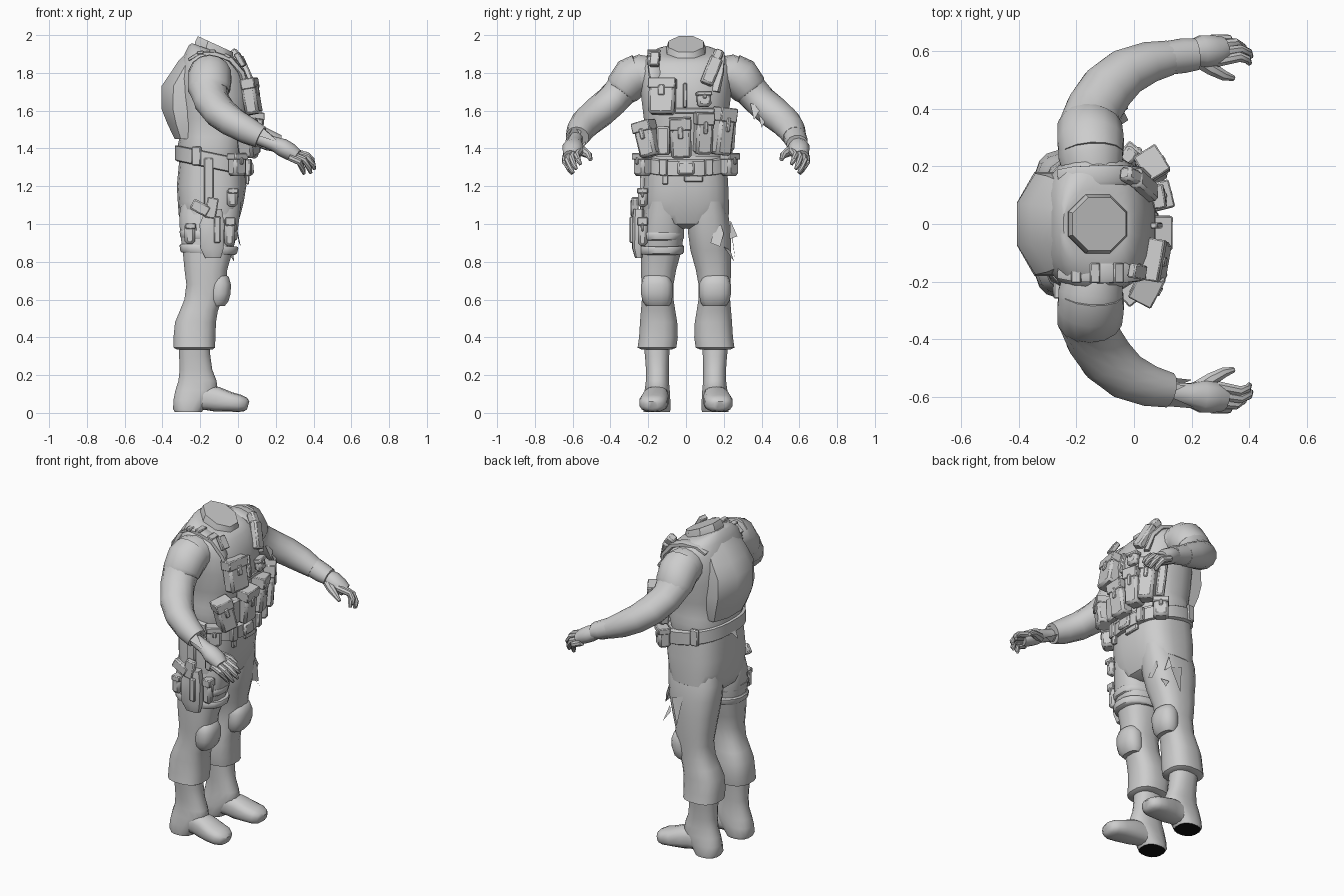
import bpy, bmesh, math
from mathutils import Vector, Matrix


def material(name, c):
    m = bpy.data.materials.new(name)
    m.diffuse_color = (c, c, c, 1)
    return m


GREY = material("plain grey", 0.61)
BLACK = material("sole black", 0.005)


def finish(name, bm):
    bmesh.ops.recalc_face_normals(bm, faces=bm.faces[:])
    me = bpy.data.meshes.new(name)
    bm.to_mesh(me)
    bm.free()
    me.materials.append(GREY)
    ob = bpy.data.objects.new(name, me)
    bpy.context.collection.objects.link(ob)
    return ob


def skin(name, rings):
    bm = bmesh.new()
    vs = [[bm.verts.new(p) for p in r] for r in rings]
    n = len(vs[0])
    for a, b in zip(vs, vs[1:]):
        for i in range(n):
            bm.faces.new((a[i], a[(i + 1) % n], b[(i + 1) % n], b[i]))
    bm.faces.new(vs[0])
    bm.faces.new(vs[-1])
    return finish(name, bm)


def unit(n, p):
    out = []
    for i in range(n):
        a = 2 * math.pi * (i + 0.5) / n
        c, s = math.cos(a), math.sin(a)
        out.append((math.copysign(abs(c) ** (2 / p), c), math.copysign(abs(s) ** (2 / p), s)))
    return out


def stack(name, secs, n=20, p=2.4, slope=0.0):
    """Horizontal sections: z, x min, x max, y min, y max, optional slope."""
    rings = []
    for z, x0, x1, y0, y1, *own in secs:
        k = own[0] if own else slope
        rx, ry = (x1 - x0) / 2, (y1 - y0) / 2
        rings.append([((x0 + x1) / 2 + c * rx, (y0 + y1) / 2 + s * ry, z + k * c * rx)
                      for c, s in unit(n, p)])
    return skin(name, rings)


def tube(name, pts, n=12, p=2.0):
    """Path points: x, y, z, side radius, upright radius."""
    cs = [Vector(q[:3]) for q in pts]
    rings = []
    for i, q in enumerate(pts):
        t = (cs[min(i + 1, len(cs) - 1)] - cs[max(i - 1, 0)]).normalized()
        u = t.cross(Vector((0, 0, 1)))
        u = u.normalized() if u.length > 0.05 else Vector((0, 1, 0))
        v = u.cross(t)
        rings.append([cs[i] + u * q[3] * c + v * q[-1] * s for c, s in unit(n, p)])
    return skin(name, rings)


def box(name, loc, size, yaw=0, roll=0, pitch=0, bev=0.01):
    """Roll turns about the outward axis, pitch leans it; angles in degrees."""
    bm = bmesh.new()
    bmesh.ops.create_cube(bm, size=1)
    bmesh.ops.scale(bm, vec=size, verts=bm.verts[:])
    if bev:
        bmesh.ops.bevel(bm, geom=bm.edges[:], offset=bev, segments=1, affect='EDGES')
    r = math.radians
    m = (Matrix.Translation(loc) @ Matrix.Rotation(r(yaw), 4, 'Z')
         @ Matrix.Rotation(r(pitch), 4, 'Y') @ Matrix.Rotation(r(roll), 4, 'X'))
    bmesh.ops.transform(bm, matrix=m, verts=bm.verts[:])
    return finish(name, bm)


def pouch(name, loc, size, yaw=0, roll=0, pitch=0):
    """Pouch body with an overhanging flap and a closing tab."""
    box(name, loc, size, yaw, roll, pitch, 0.014)
    r = math.radians
    rot = (Matrix.Rotation(r(yaw), 3, 'Z') @ Matrix.Rotation(r(pitch), 3, 'Y')
           @ Matrix.Rotation(r(roll), 3, 'X'))
    d, w, h = size
    for part, off, dim in (("flap", (0.004, 0, h * 0.36), (d, w + 0.008, h * 0.3)),
                           ("tab", (d / 2 + 0.003, 0, h * 0.15), (0.012, w * 0.25, h * 0.3))):
        box(name + "_" + part, Vector(loc) + rot @ Vector(off), dim, yaw, roll, pitch, 0.005)


def rag(name, *pts):
    bm = bmesh.new()
    bm.faces.new([bm.verts.new(p) for p in pts])
    return finish(name, bm)


# Torso, neck and back pack
stack("torso", [(1.34, -.30, .03, -.21, .21), (1.42, -.32, .045, -.225, .225),
                (1.46, -.31, .05, -.215, .215), (1.56, -.325, .065, -.225, .225),
                (1.68, -.33, .075, -.24, .24), (1.77, -.325, .055, -.245, .245),
                (1.835, -.305, .035, -.24, .24, -.1), (1.88, -.28, .01, -.22, .22, -.2),
                (1.91, -.26, -.01, -.165, .165, -.3), (1.918, -.245, -.025, -.12, .12, -.36)], 24)
stack("neck", [(1.84, -.245, .0, -.12, .12), (1.92, -.235, -.015, -.11, .11),
               (1.952, -.22, -.02, -.10, .10)], 8, 2, -0.46)
stack("back_pack", [(1.45, -.34, -.22, -.17, .17), (1.53, -.38, -.21, -.19, .19),
                    (1.61, -.414, -.19, -.195, .195), (1.73, -.414, -.18, -.19, .19),
                    (1.80, -.365, -.16, -.18, .18), (1.86, -.325, -.14, -.165, .165),
                    (1.915, -.27, -.12, -.13, .13)], 8, 2)

# Trousers and boots
stack("pelvis", [(.975, -.26, -.06, -.07, .07), (1.0, -.30, -.005, -.16, .16),
                 (1.05, -.315, .015, -.228, .228), (1.12, -.32, .032, -.228, .228),
                 (1.2, -.325, .045, -.225, .225), (1.36, -.31, .04, -.215, .215)], 24, 2.9)
for s in (-1, 1):
    def side(secs):
        return [(z, a, b, s * c, s * d) for z, a, b, c, d in secs]
    stack("trouser_leg", side([
        (.335, -.325, -.135, .075, .235), (.345, -.342, -.12, .05, .258),
        (.40, -.343, -.118, .042, .25), (.48, -.335, -.115, .045, .245),
        (.54, -.31, -.105, .055, .24), (.60, -.285, -.085, .065, .235),
        (.68, -.275, -.06, .065, .237), (.76, -.285, -.055, .05, .24),
        (.86, -.295, -.025, .022, .24), (.96, -.31, .0, .008, .238),
        (1.05, -.313, .012, .005, .226), (1.12, -.30, .02, .02, .21)]), 16, 2.6)
    stack("knee_pad", side([
        (.565, -.15, -.07, .09, .21), (.59, -.16, -.05, .075, .23),
        (.63, -.16, -.038, .07, .238), (.68, -.16, -.036, .07, .238),
        (.72, -.16, -.048, .085, .225), (.735, -.15, -.07, .10, .21)]), 14)
    shaft = stack("boot_shaft", side([
        (.004, -.335, -.19, .085, .225), (.02, -.345, -.18, .08, .228),
        (.07, -.343, -.14, .082, .225), (.12, -.333, -.105, .085, .22),
        (.17, -.317, -.112, .09, .213), (.23, -.31, -.135, .09, .213),
        (.30, -.313, -.145, .088, .218), (.36, -.315, -.15, .085, .225)]), 16)
    # Dark heel underside
    shaft.data.materials.append(BLACK)
    for f in shaft.data.polygons:
        if f.normal.z < -0.9 and f.center.z < 0.05:
            f.material_index = 1
    tube("boot_foot", [
        (-.24, s * .153, .08, .06, .065), (-.16, s * .156, .08, .064, .066),
        (-.11, s * .16, .072, .07, .066), (-.04, s * .17, .058, .077, .052),
        (.01, s * .175, .05, .073, .046), (.04, s * .178, .044, .056, .037),
        (.054, s * .178, .04, .03, .022)], 14, 2.6)

# Arms and hands
for s in (-1, 1):
    def side(pts):
        return [(q[0], s * q[1]) + q[2:] for q in pts]
    tube("sleeve", side([
        (-.14, .16, 1.78, .10, .10), (-.15, .24, 1.79, .115, .108), (-.155, .295, 1.765, .11, .105),
        (-.155, .34, 1.71, .105, .09), (-.14, .395, 1.65, .098, .085), (-.095, .465, 1.59, .095, .085),
        (-.03, .525, 1.54, .085, .08), (.05, .56, 1.495, .073, .073),
        (.12, .575, 1.46, .062, .06)]), 14)
    # Short sleeve hem over the upper arm
    tube("sleeve_hem", side([(-.147, .24, 1.795, .112, .108), (-.15, .285, 1.775, .118, .112),
                             (-.153, .335, 1.715, .114, .098), (-.15, .35, 1.695, .104, .086)]), 14)
    if s > 0:
        tube("cuff", side([(.10, .573, 1.47, .06, .06), (.17, .583, 1.44, .062, .055),
                           (.215, .588, 1.425, .057, .048)]), 12)
    tube("hand", side([(.11, .582, 1.455, .036, .036), (.19, .592, 1.425, .042, .038),
                       (.235, .598, 1.405, .058, .048), (.28, .60, 1.38, .055, .046),
                       (.315, .608, 1.36, .042, .034)]), 10)
    for i, (y, z, tx, ty, tz) in enumerate([(.562, 1.385, .40, .565, 1.315), (.59, 1.38, .405, .588, 1.29),
                                            (.617, 1.37, .385, .605, 1.27), (.638, 1.355, .35, .61, 1.265)]):
        k = .285 - .005 * i
        mx = k + (tx - k) * .7
        tube("finger", side([(k, y, z, .02), (mx, (y + ty) / 2 + .015, z - (z - tz) * .3, .018),
                             (tx - .008, ty + .006, tz + .025, .015), (tx, ty - .008, tz, .009)]), 8)
    tube("thumb", side([(.215, .575, 1.40, .03), (.265, .54, 1.38, .025),
                        (.31, .515, 1.365, .019), (.345, .505, 1.34, .01)]), 8)

# Vest shoulder straps and fittings
for s in (-1, 1):
    tube("vest_strap", [(.03, s * .15, 1.70, .035, .016), (.015, s * .165, 1.80, .035, .016),
                        (-.04, s * .17, 1.872, .035, .016), (-.12, s * .17, 1.90, .035, .014),
                        (-.21, s * .165, 1.90, .035, .012), (-.26, s * .16, 1.87, .03, .008)], 8, 4)
for x, z, p in ((-.20, 1.908, -6), (-.135, 1.915, 5), (-.055, 1.89, 25)):
    box("strap_slide", (x, -.17, z), (.035, .07, .018), pitch=p, bev=.004)
box("shoulder_radio", (.035, .135, 1.81), (.045, .07, .16), 10, -24, -20)
box("radio_clip", (-.01, .165, 1.885), (.05, .05, .08), 10, -24, -35)
box("name_patch", (.012, -.165, 1.87), (.03, .05, .08), -10, 0, -32, .005)

# Chest and belly pouches
pouch("upper_chest_pouch", (.07, -.125, 1.675), (.075, .14, .19), -10, 0, -10)
box("chest_zip", (.075, -.005, 1.68), (.03, .022, .13), 0, 0, -8, .005)
pouch("small_chest_pouch", (.085, .095, 1.66), (.045, .075, .08), 10, 0, -8)
box("chest_band", (.045, 0, 1.60), (.06, .30, .03), bev=.006)
pouch("right_side_pouch", (.05, -.205, 1.45), (.09, .10, .19), -28, 15)
pouch("front_pouch", (.078, -.028, 1.455), (.08, .11, .21), 0, 2, 7)
pouch("middle_pouch", (.075, .092, 1.48), (.09, .09, .22), 14, -1, 5)
pouch("left_side_pouch", (.06, .195, 1.49), (.09, .095, .25), 32, -6, 3)
box("tall_side_pouch", (-.01, .23, 1.50), (.06, .05, .22), 50, -6)
box("pouch_gap_band", (.055, -.12, 1.44), (.05, .07, .15), -8)

# Belt, buckle and belt pouches
stack("belt", [(1.293, -.325, .055, -.235, .235), (1.298, -.335, .068, -.242, .242),
               (1.372, -.335, .068, -.242, .242), (1.377, -.325, .055, -.235, .235)], 24, 2.4, -.21)
box("buckle", (.07, 0, 1.295), (.025, .09, .07), pitch=-5)
for s in (-1, 1):
    pouch("belt_pouch", (-.005, s * .23, 1.315), (.07, .085, .12), s * 50)
    box("belt_slide", (.055, s * .12, 1.30), (.03, .045, .09), s * 12, bev=.006)
    box("belt_loop", (-.22, s * .23, 1.36), (.05, .025, .10), s * 8, bev=.006)
box("belt_hanger", (.05, .04, 1.24), (.02, .10, .035), bev=.005)
box("hanging_strap", (.05, -.11, 1.25), (.018, .03, .08), bev=.004)

# Thigh holster rig with pistol
stack("holster", [(.82, -.175, -.09, -.27, -.23), (.87, -.20, -.075, -.285, -.225),
                  (1.0, -.205, -.07, -.285, -.22), (1.08, -.17, -.085, -.28, -.22)], 10, 4)
box("drop_strap", (-.155, -.234, 1.21), (.05, .02, .28), bev=.005)
box("pistol_slide", (-.14, -.27, 1.085), (.06, .035, .11), pitch=10, bev=.006)
box("pistol_grip", (-.20, -.275, 1.085), (.10, .035, .06), pitch=28, bev=.008)
box("holster_catch", (-.11, -.288, .97), (.035, .02, .14), bev=.005)
for x, z, h in ((-.255, .95, .11), (-.045, .96, .15), (-.03, 1.14, .10)):
    pouch("thigh_pouch", (x, -.23, z), (.055, .05, h))
for z in (.865, .94):
    stack("thigh_band", [(z - .022, -.30, -.015, -.245, -.016), (z - .014, -.308, -.003, -.249, -.01),
                         (z + .014, -.312, .004, -.25, -.008), (z + .022, -.306, .0, -.245, -.014)],
          16, 2.5, -.05)

# Torn cloth on the left thigh, sleeves and waist
rag("thigh_tear", (-.06, .235, 1.02), (-.03, .23, .92), (-.05, .272, .935))
rag("thigh_tear", (-.15, .24, .98), (-.07, .24, .95), (-.12, .262, .80))
rag("thigh_tear", (-.02, .17, 1.04), (-.005, .20, .95), (.015, .18, .88), (.005, .13, .90))
rag("thigh_tear", (-.03, .20, .88), (-.06, .235, .86), (-.02, .255, .80))
rag("waist_rag", (-.32, .05, 1.37), (-.32, -.02, 1.37), (-.36, 0, 1.30))
for a, b, c in (((.10, -.63, 1.47), (.13, -.60, 1.51), (.22, -.64, 1.43)),
                ((.11, -.53, 1.44), (.13, -.57, 1.40), (.20, -.54, 1.39)),
                ((.11, -.55, 1.51), (.12, -.59, 1.52), (.18, -.56, 1.47)),
                ((-.15, -.44, 1.72), (-.08, -.42, 1.71), (-.09, -.46, 1.68)),
                ((-.20, -.44, 1.69), (-.14, -.46, 1.69), (-.13, -.49, 1.65))):
    rag("sleeve_tear", a, b, c)
for y, z in ((.36, 1.58), (.40, 1.54)):
    rag("left_sleeve_tear", (-.05, y - .02, z + .06), (-.04, y + .04, z + .04), (-.02, y, z - .03))

# Smooth shading with crisp edges
obs = [o for o in bpy.context.scene.objects if o.type == 'MESH']
for o in obs:
    o.select_set(True)
bpy.context.view_layer.objects.active = obs[0]
bpy.ops.object.shade_smooth_by_angle(angle=math.radians(42))
